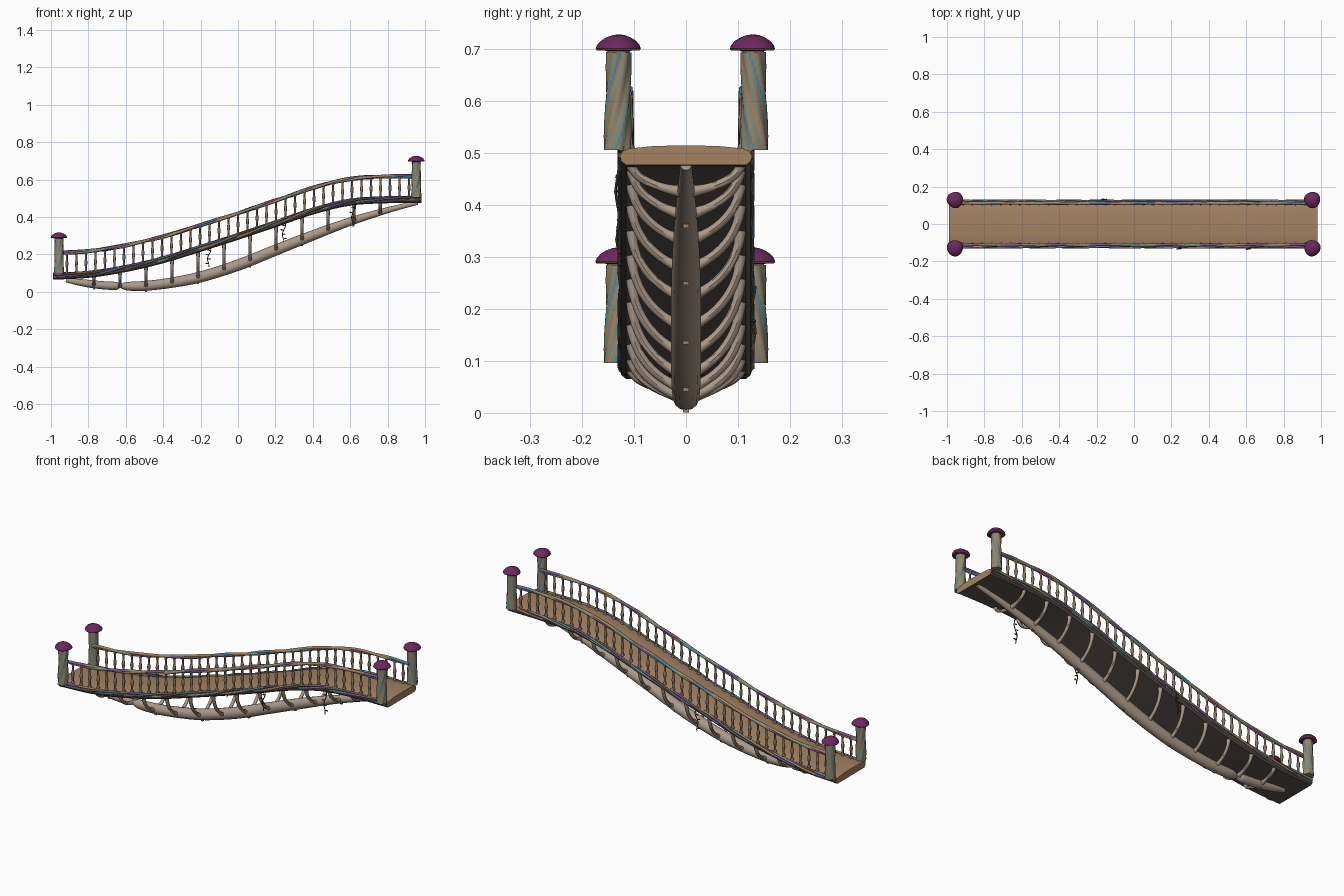
import bpy, bmesh, math, random
from mathutils import Vector

if "Cube" in bpy.data.objects:
    bpy.data.objects.remove(bpy.data.objects["Cube"])

random.seed(4)


def material(name, r, g, b):
    lin = [((c / 255 + 0.055) / 1.055) ** 2.4 for c in (r, g, b)]
    m = bpy.data.materials.new(name)
    m.diffuse_color = (*lin, 1)
    m.use_nodes = True
    m.node_tree.nodes["Principled BSDF"].inputs["Base Color"].default_value = m.diffuse_color
    return m


PLANK = material("plank tan", 163, 130, 98)
DARK = material("dark underside", 91, 84, 80)
BONE = material("pale bone wood", 170, 153, 138)
GREEN = material("grey green bark", 126, 138, 122)
ORANGE = material("orange tan bark", 166, 130, 98)
BLUE = material("blue vine", 88, 128, 150)
PURPLE = material("purple vine", 116, 88, 130)
CAP = material("magenta cap", 108, 40, 94)
TWIG = material("grey brown wood", 132, 116, 98)
LEAF = material("dark leaf", 78, 80, 72)


def curve(pts):
    """Smooth interpolation through (x, value) points."""
    def f(x):
        i = 0
        while i < len(pts) - 2 and x > pts[i + 1][0]:
            i += 1
        (x1, a), (x2, b) = pts[i], pts[i + 1]
        x0, p = pts[max(i - 1, 0)]
        x3, q = pts[min(i + 2, len(pts) - 1)]
        h = x2 - x1
        m1, m2 = (b - p) / (x2 - x0) * h, (q - a) / (x3 - x1) * h
        t = max(0, min(1, (x - x1) / h))
        return ((2*t**3 - 3*t*t + 1) * a + (t**3 - 2*t*t + t) * m1
                + (3*t*t - 2*t**3) * b + (t**3 - t*t) * m2)
    return f


deck_z = curve([(-.99, .084), (-.8, .094), (-.6, .125), (-.4, .172), (-.2, .233), (0, .297),
                (.2, .364), (.4, .432), (.6, .48), (.8, .493), (.98, .495)])
spine_z = curve([(-.92, .062), (-.75, .038), (-.62, .031), (-.5, .032), (-.35, .05), (-.2, .08),
                 (0, .143), (.2, .223), (.4, .302), (.6, .376), (.8, .437), (.96, .477)])
spine_r = curve([(-.92, .01), (-.85, .018), (-.7, .022), (-.645, .02), (-.625, .009),
                 (-.605, .022), (-.4, .027), (0, .03), (.35, .028), (.6, .022), (.96, .011)])


def rail_z(x):
    return deck_z(x) + .124


def tube(bm, pts, radii, sides=8, ref=(0, 1, 0), mat=0, shape=None):
    """Sweep a ring along pts; mat is an index or a rule (ring, side); shape scales the radius."""
    pts = [Vector(p) for p in pts]
    n, rings = len(pts), []
    for i, p in enumerate(pts):
        t = (pts[min(i + 1, n - 1)] - pts[max(i - 1, 0)]).normalized()
        u = t.cross(Vector(ref)).normalized()
        v = t.cross(u)
        r = radii if isinstance(radii, float) else radii[i]
        ring = []
        for k in range(sides):
            a = math.tau * k / sides
            s = r * (shape(i, a) if shape else 1)
            ring.append(bm.verts.new(p + (u * math.cos(a) + v * math.sin(a)) * s))
        rings.append(ring)
    pick = mat if callable(mat) else (lambda i, k: mat)
    for i in range(n - 1):
        for k in range(sides):
            j = (k + 1) % sides
            f = bm.faces.new((rings[i][k], rings[i][j], rings[i + 1][j], rings[i + 1][k]))
            f.material_index = pick(i, k)
    bm.faces.new(rings[0]).material_index = pick(0, 0)
    bm.faces.new(rings[-1]).material_index = pick(n - 2, 0)


def finish(bm, name, mats, angle=45):
    bmesh.ops.recalc_face_normals(bm, faces=bm.faces[:])
    me = bpy.data.meshes.new(name)
    bm.to_mesh(me)
    bm.free()
    for m in mats:
        me.materials.append(m)
    ob = bpy.data.objects.new(name, me)
    bpy.context.collection.objects.link(ob)
    bpy.context.view_layer.objects.active = ob
    ob.select_set(True)
    bpy.ops.object.shade_smooth_by_angle(angle=math.radians(angle))
    ob.select_set(False)


def span(a, b, n):
    return [a + (b - a) * i / n for i in range(n + 1)]


# Deck: rounded slab following the S curve, tan on top and ends, dark below
half = [(0, .019), (.06, .018), (.11, .013), (.122, .008), (.127, -.002), (.124, -.012), (.115, -.019)]
section = half + [(-y, z) for y, z in reversed(half[1:])]
bm = bmesh.new()
rings = [[bm.verts.new((x, y, deck_z(x) + z)) for y, z in section] for x in span(-.988, .98, 70)]
for a, b in zip(rings, rings[1:]):
    for k in range(len(section)):
        j = (k + 1) % len(section)
        bm.faces.new((a[k], a[j], b[j], b[k]))
bm.faces.new(rings[0])
bm.faces.new(rings[-1])
bmesh.ops.recalc_face_normals(bm, faces=bm.faces[:])
for f in bm.faces:
    f.material_index = 0 if f.normal.z > .5 or len(f.verts) > 4 else 1
finish(bm, "deck", [PLANK, DARK], 30)

# Spine beam with a pinched joint, and pegs under every other rib
bm = bmesh.new()
xs = span(-.92, .96, 110)
tube(bm, [(x, 0, spine_z(x)) for x in xs], [spine_r(x) for x in xs], 14)
finish(bm, "spine_beam", [BONE])
rib_x = [-.77 + .1391 * i for i in range(12)]
bm = bmesh.new()
for x in rib_x[::2]:
    z = spine_z(x) - spine_r(x)
    tube(bm, [(x, 0, z - .006), (x, 0, z + .012)], .008, 4, ref=(.7, .7, 0))
finish(bm, "spine_pegs", [PLANK], 20)

# Ribs: curved struts from the spine out to the deck edges, knobbed at both ends
bm = bmesh.new()
for x in rib_x:
    for s in (-1, 1):
        z0, z1 = spine_z(x), deck_z(x) - .014
        ts = span(0, 1, 12)
        tube(bm, [(x, s * (.012 + .092 * math.sin(t * math.pi / 2)),
                   z0 + (z1 - z0) * (.45 * t + .55 * (1 - math.cos(t * math.pi / 2)))) for t in ts],
             [.0085 + .004 * max(0, abs(t - .5) * 4 - 1.2) for t in ts], 8, ref=(1, 0, 0))
finish(bm, "ribs", [BONE])

# Balusters: small turned spindles
profile = [(0, .009), (.08, .009), (.13, .005), (.3, .0055), (.45, .0085), (.52, .0085),
           (.65, .005), (.85, .005), (.9, .0075), (1, .0075)]
bm = bmesh.new()
for i, x in enumerate(span(-.915, .915, 36)):
    for s in (-1, 1):
        z0, z1 = deck_z(x) + .008, rail_z(x)
        tube(bm, [(x, s * .108, z0 + (z1 - z0) * t) for t, r in profile],
             [r for t, r in profile], 8, mat=lambda a, k, i=i: 1 if a > 4 and i % 2 else 0)
finish(bm, "balusters", [TWIG, ORANGE])


# Twisted strands whose colour changes along the length: handrails and deck edge trim
def twist(bm, x0, x1, side, y, zf, spread, r, pitch, strands, colours):
    for m in range(strands):
        pts = []
        for x in span(x0, x1, 144):
            a = side * math.tau * (x / pitch + m / strands) + .6 * math.sin(7 * x + m)
            pts.append((x, side * y + spread * .6 * math.cos(a), zf(x) + spread * math.sin(a)))
        tube(bm, pts, r, 6, mat=lambda i, k, m=m: colours[(i // 9 + 2 * m) % len(colours)])


for name, args in (("handrail", (-.95, .95, .111, rail_z, .004, .008, .5, 2, (0, 2, 1, 2, 0, 0, 1, 2, 3))),
                   ("edge_trim", (-.985, .975, .122, lambda x: deck_z(x) + .005, .008, .0058, .55, 3,
                                  (1, 4, 1, 0, 2, 4, 3)))):
    for label, s in (("front", -1), ("back", 1)):
        bm = bmesh.new()
        twist(bm, args[0], args[1], s, *args[2:])
        finish(bm, f"{name}_{label}", [ORANGE, PURPLE, GREEN, BLUE, DARK], 80)

# End posts: twisted, fluted trunks with streaked bark, and domed caps
stripes = [0, 0, 1, 0, 0, 2, 0, 1, 0, 0, 1, 1]
cap = [(-.012, .02), (-.002, .022), (-.001, .041), (.002, .0435), (.009, .041), (.017, .034),
       (.024, .023), (.028, .012), (.0295, .003)]
for end, x in (("low", -.957), ("high", .953)):
    for label, s in (("front", -1), ("back", 1)):
        base = deck_z(x) + .01
        ts = span(0, 1, 14)
        bm = bmesh.new()
        tube(bm, [(x, s * (.132 - .003 * t), base + .188 * t) for t in ts],
             [.0265 - .008 * t + .005 * t * t for t in ts], 36,
             mat=lambda i, k, s=s: stripes[(k + s * i) % 12],
             shape=lambda i, a, s=s: 1 + .07 * math.cos(6 * (a + s * i * .13)))
        finish(bm, f"post_{end}_{label}", [GREEN, ORANGE, BLUE], 60)
        bm = bmesh.new()
        ph = random.random() * 6
        tube(bm, [(x, s * .129, base + .193 + z) for z, r in cap], [r for z, r in cap], 24,
             mat=lambda i, k: 1 if i in (0, 2) else 0,
             shape=lambda i, a, ph=ph: 1 + .04 * math.cos(3 * a + ph))
        finish(bm, f"post_cap_{end}_{label}", [CAP, ORANGE], 50)

# Hanging vines with little leaves
bm = bmesh.new()
for x, y, length in ((.25, -.13, .11), (.62, -.132, .13), (-.15, .13, .11)):
    top = deck_z(x) - .005
    pts = [(x + .006 * math.sin(t * 8) - .012 * t, y + .003 * math.cos(t * 8), top - length * t)
           for t in span(0, 1, 14)]
    tube(bm, pts, .0025, 5)
    for i in range(3, 15, 3):
        px, py, pz = pts[i]
        d = random.choice((-1, 1))
        tube(bm, [(px, py, pz), (px + d * .01, py, pz + .004), (px + d * .018, py, pz + .002)],
             [.0015, .004, .001], 5)
finish(bm, "hanging_vines", [LEAF])
